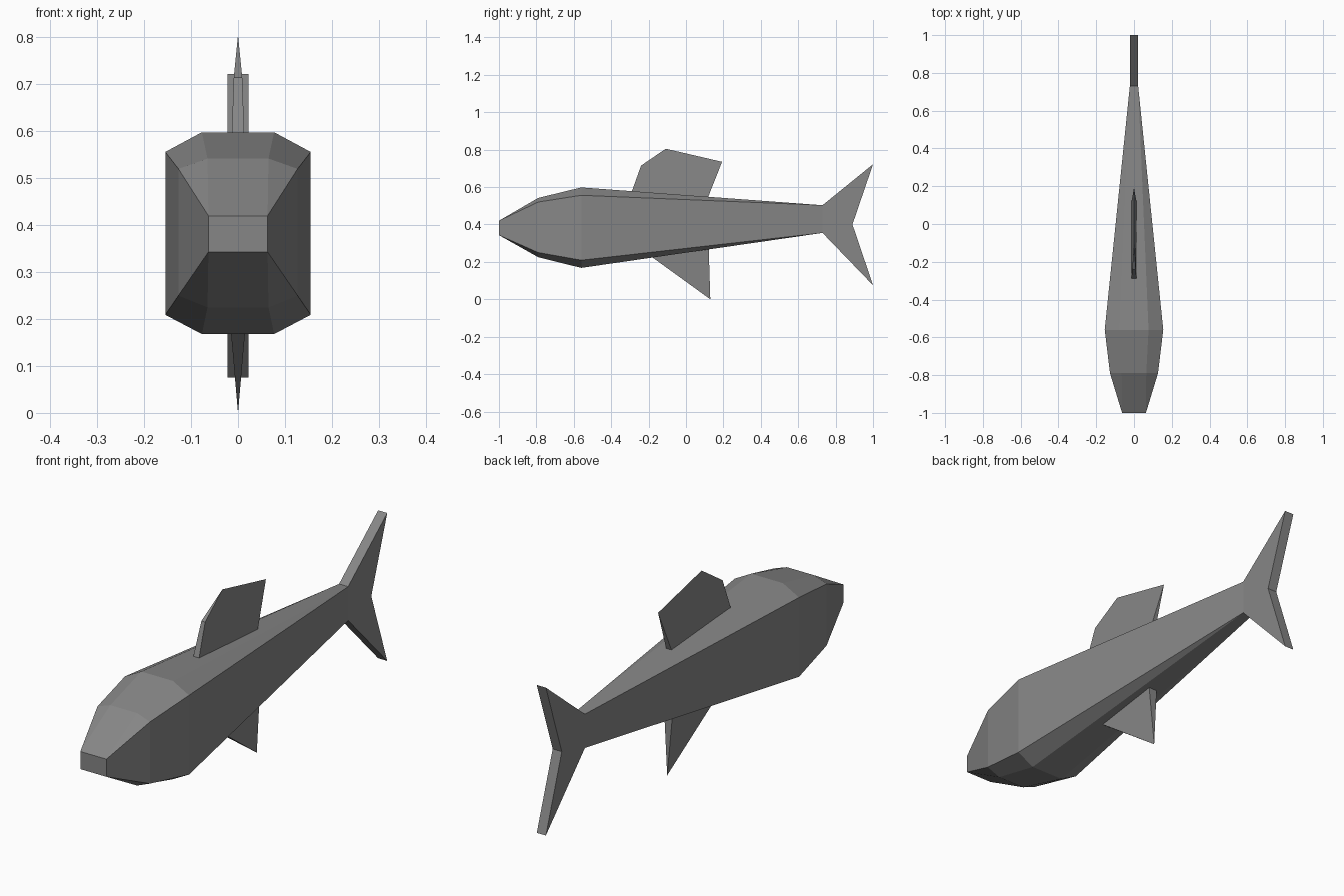
import bpy
import bmesh

old = bpy.data.objects.get("Cube")
if old:
    bpy.data.objects.remove(old, do_unlink=True)

GREY = (0.24, 0.24, 0.24, 1.0)
grey = bpy.data.materials.new("plain grey")
grey.use_nodes = True
grey.diffuse_color = GREY
bsdf = grey.node_tree.nodes["Principled BSDF"]
bsdf.inputs["Base Color"].default_value = GREY
bsdf.inputs["Roughness"].default_value = 0.8


def finish(name, bm):
    """Weld, orient and link a flat-shaded part."""
    bmesh.ops.remove_doubles(bm, verts=bm.verts[:], dist=0.0005)
    bmesh.ops.recalc_face_normals(bm, faces=bm.faces[:])
    mesh = bpy.data.meshes.new(name)
    bm.to_mesh(mesh)
    bm.free()
    mesh.materials.append(grey)
    obj = bpy.data.objects.new(name, mesh)
    bpy.context.collection.objects.link(obj)
    return obj


def fin(name, outline):
    """Plate in the middle plane; each point is (y, z, half thickness)."""
    bm = bmesh.new()
    left = [bm.verts.new((t, y, z)) for y, z, t in outline]
    right = [bm.verts.new((-t, y, z)) if t else v
             for v, (y, z, t) in zip(left, outline)]
    bm.faces.new(left)
    bm.faces.new(right[::-1])
    n = len(outline)
    for i in range(n):
        j = (i + 1) % n
        ring = list(dict.fromkeys((left[i], right[i], right[j], left[j])))
        if len(ring) > 2:
            bm.faces.new(ring)
    return finish(name, bm)


# Body: chamfered box sections, closing to plain rectangles at nose and tail
# (y, side half width, top half width, bottom, side bottom, side top, top)
sections = [
    (-1.00, 0.063, 0.063, 0.343, 0.343, 0.42, 0.42),
    (-0.79, 0.127, 0.065, 0.225, 0.25, 0.52, 0.542),
    (-0.56, 0.155, 0.077, 0.168, 0.209, 0.556, 0.598),
    (0.73, 0.022, 0.022, 0.355, 0.355, 0.503, 0.503),
]
bm = bmesh.new()
rings = []
for y, w, c, z0, z1, z2, z3 in sections:
    half = [(c, z0), (w, z1), (w, z2), (c, z3)]
    points = half + [(-x, z) for x, z in reversed(half)]
    rings.append([bm.verts.new((x, y, z)) for x, z in points])
for a, b in zip(rings, rings[1:]):
    for i in range(8):
        j = (i + 1) % 8
        bm.faces.new((a[i], a[j], b[j], b[i]))
bm.faces.new(rings[0][::-1])
bm.faces.new(rings[-1])
finish("body", bm)

# Forked tail of even thickness
fin("tail_fin", [(0.73, 0.355, 0.022), (1.0, 0.075, 0.022), (0.89, 0.40, 0.022),
                 (1.0, 0.722, 0.022), (0.73, 0.503, 0.022)])

# Back fin, thinning to a sharp upper edge
fin("back_fin", [(-0.31, 0.52, 0.016), (-0.24, 0.715, 0.009), (-0.108, 0.805, 0.0),
                 (0.193, 0.735, 0.0), (0.10, 0.50, 0.016)])

# Belly fin, thinning to a point
fin("belly_fin", [(-0.25, 0.275, 0.024), (0.12, 0.32, 0.024), (0.13, 0.0, 0.0)])
